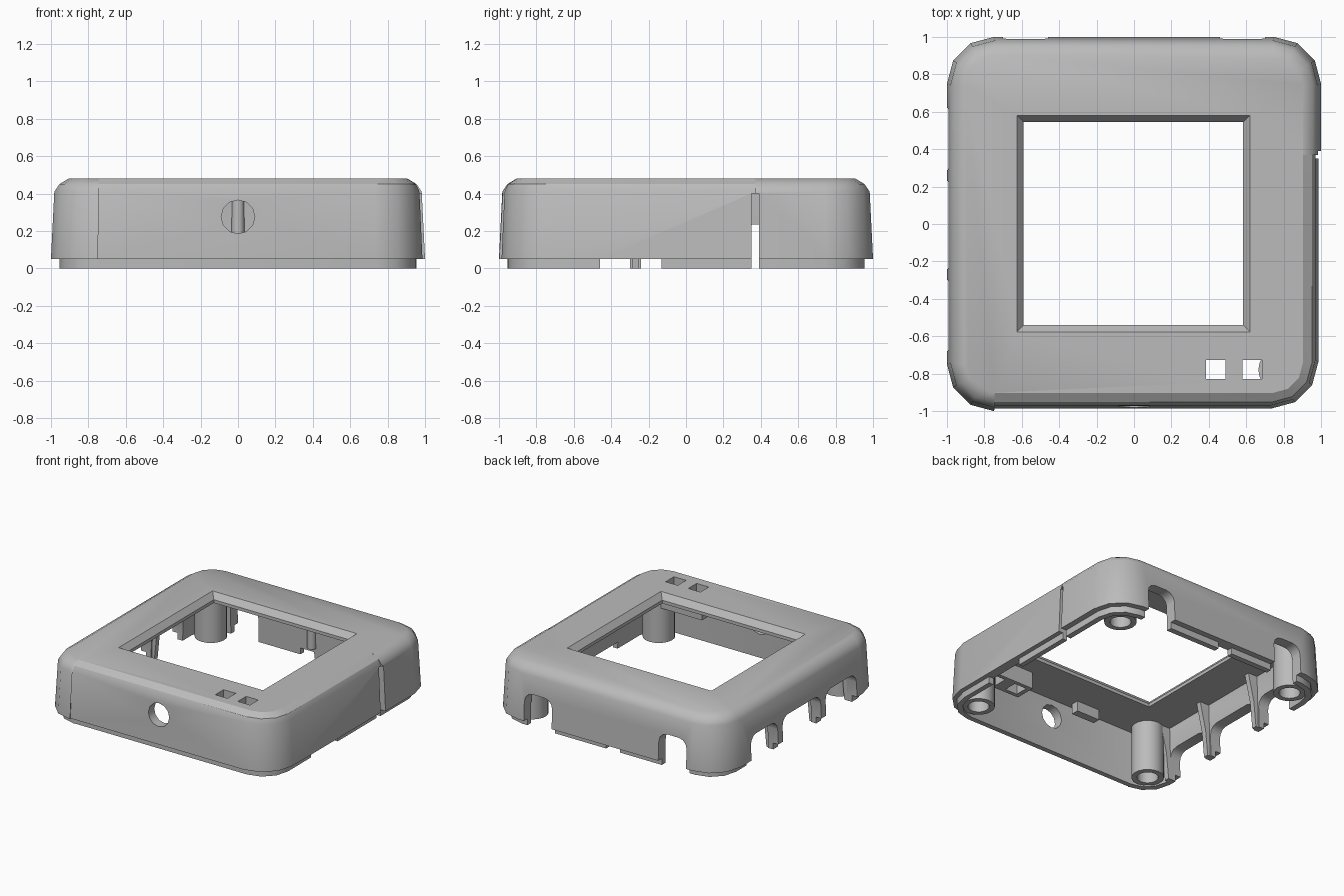
import bpy, bmesh, math
from mathutils import Vector

if "Cube" in bpy.data.objects:
    bpy.data.objects.remove(bpy.data.objects["Cube"])

grey = bpy.data.materials.new("matte grey plastic")
grey.use_nodes = True
GREY = (0.5, 0.5, 0.5, 1)
grey.diffuse_color = GREY
grey.node_tree.nodes["Principled BSDF"].inputs["Base Color"].default_value = GREY


def loft(name, rings):
    """Closed solid through rings that share a point count."""
    bm = bmesh.new()
    loops = [[bm.verts.new(p) for p in ring] for ring in rings]
    n = len(loops[0])
    for a, b in zip(loops, loops[1:]):
        for i in range(n):
            j = (i + 1) % n
            bm.faces.new((a[i], a[j], b[j], b[i]))
    bm.faces.new(loops[0])
    bm.faces.new(loops[-1])
    bmesh.ops.recalc_face_normals(bm, faces=bm.faces)
    mesh = bpy.data.meshes.new(name)
    bm.to_mesh(mesh)
    bm.free()
    obj = bpy.data.objects.new(name, mesh)
    bpy.context.collection.objects.link(obj)
    mesh.materials.append(grey)
    return obj


def outline(half, r, z, step=0.0):
    """Rounded square; the front and right panel sits back by step."""
    pts = []

    def corner(sx, sy, start, hx, hy):
        for k in range(4):
            a = math.radians(start + 30 * k)
            pts.append((sx * (hx - r) + r * math.cos(a), sy * (hy - r) + r * math.sin(a), z))
    inner = half - step
    corner(-1, -1, 180, half, half)
    if step:
        pts.extend([(-0.755, -half, z), (-0.755, -inner, z)])
    corner(1, -1, 270, inner, inner)
    if step:
        pts.extend([(inner, 0.37, z), (half, 0.37, z)])
    corner(1, 1, 0, half, half)
    corner(-1, 1, 90, half, half)
    return pts


def rect(x0, x1, y0, y1, z):
    return [(x0, y0, z), (x1, y0, z), (x1, y1, z), (x0, y1, z)]


def box(name, x0, x1, y0, y1, z0, z1):
    return loft(name, [rect(x0, x1, y0, y1, z0), rect(x0, x1, y0, y1, z1)])


def circle(cx, cy, r, z, n=20):
    return [(cx + r * math.cos(2 * math.pi * i / n), cy + r * math.sin(2 * math.pi * i / n), z)
            for i in range(n)]


def arch(side, a, b, top, r=0.07):
    """Opening with rounded upper corners in the left or back wall."""
    prof = [(a, -0.1), (b, -0.1)]
    for cx, start in ((b - r, 0), (a + r, 90)):
        for k in range(4):
            t = math.radians(start + 30 * k)
            prof.append((cx + r * math.cos(t), top - r + r * math.sin(t)))
    if side == "left":
        return loft("arch_cutter", [[(x, u, v) for u, v in prof] for x in (-1.1, -0.85)])
    return loft("arch_cutter", [[(u, y, v) for u, v in prof] for y in (0.85, 1.1)])


def cut(obj, cutters):
    for c in cutters:
        m = obj.modifiers.new("cut", "BOOLEAN")
        m.operation, m.solver, m.object = "DIFFERENCE", "EXACT", c
    bpy.context.view_layer.update()
    graph = bpy.context.evaluated_depsgraph_get()
    mesh = bpy.data.meshes.new_from_object(obj.evaluated_get(graph))
    obj.modifiers.clear()
    obj.data = mesh
    for c in cutters:
        bpy.data.objects.remove(c)


def smooth(obj):
    bpy.ops.object.select_all(action="DESELECT")
    obj.select_set(True)
    bpy.context.view_layer.objects.active = obj
    bpy.ops.object.shade_smooth_by_angle(angle=math.radians(32))


# Outer shell with a recessed bottom lip and a chamfered top edge
shell = loft("case_shell", [
    outline(0.955, 0.21, 0, 0.004), outline(0.955, 0.21, 0.05, 0.004),
    outline(1.0, 0.25, 0.05, 0.014), outline(0.982, 0.24, 0.41, 0.012),
    outline(0.955, 0.21, 0.45, 0.004), outline(0.905, 0.16, 0.48, 0.002)])

# Cavity, bevelled display window, indicator holes and round front hole
cutters = [
    loft("cavity_cutter", [outline(0.915, 0.18, -0.1), outline(0.9, 0.17, 0.41)]),
    loft("window_cutter", [rect(-0.59, 0.583, -0.54, 0.545, 0.3), rect(-0.59, 0.583, -0.54, 0.545, 0.435),
                           rect(-0.627, 0.62, -0.577, 0.582, 0.481), rect(-0.627, 0.62, -0.577, 0.582, 0.6)]),
    loft("front_hole_cutter", [[(u, y, v + 0.275) for u, v, _ in circle(0, 0, 0.09, 0, 12)]
                               for y in (-1.1, -0.85)]),
    box("right_slit_cutter", 0.85, 1.1, 0.35, 0.39, -0.1, 0.4),
    box("right_lip_cutter", 0.85, 1.1, -0.46, -0.13, -0.1, 0.05),
    box("back_lip_cutter", -0.1, 0.02, 0.85, 1.1, -0.1, 0.05)]
for x0 in (0.385, 0.58):
    cutters.append(box("indicator_cutter", x0, x0 + 0.105, -0.83, -0.727, 0.3, 0.6))
for a, b in ((-0.68, -0.3), (-0.24, 0.23), (0.29, 0.62)):
    cutters.append(arch("left", a, b, 0.235))
for a, b in ((-0.7, -0.46), (0.46, 0.7)):
    cutters.append(arch("back", a, b, 0.27))
cut(shell, cutters)
smooth(shell)

# Hollow screw posts in the four corners
for sx, xname in ((-1, "right"), (1, "left")):
    for sy, yname in ((-1, "front"), (1, "back")):
        cx, cy = sx * 0.78, sy * 0.78
        post = loft(f"{yname}_{xname}_screw_post", [circle(cx, cy, 0.115, 0.01), circle(cx, cy, 0.115, 0.42)])
        cut(post, [loft("bore_cutter", [circle(cx, cy, 0.075, -0.1), circle(cx, cy, 0.075, 0.32)])])
        smooth(post)

# Stiffening ribs behind the legs of the arched wall
for i, y in enumerate((-0.7, -0.27, 0.26)):
    loft(f"leg_rib_{i + 1}", [rect(-0.93, -0.89, y - 0.02, y + 0.02, 0.0),
                              rect(-0.93, -0.87, y - 0.02, y + 0.02, 0.2),
                              rect(-0.93, -0.82, y - 0.02, y + 0.02, 0.415)])

# Round rib inside the back wall and a small stop under the top plate
smooth(loft("back_rib", [circle(0, 0.91, 0.035, 0.08, 12), circle(0, 0.91, 0.035, 0.415, 12)]))
box("front_stop", -0.35, -0.15, -0.86, -0.8, 0.33, 0.415)

# Light guide housing under the indicator holes
housing = box("indicator_housing", 0.35, 0.715, -0.86, -0.697, 0.28, 0.415)
cut(housing, [box("guide_cutter", x0, x0 + 0.105, -0.83, -0.727, 0.2, 0.5) for x0 in (0.385, 0.58)])
